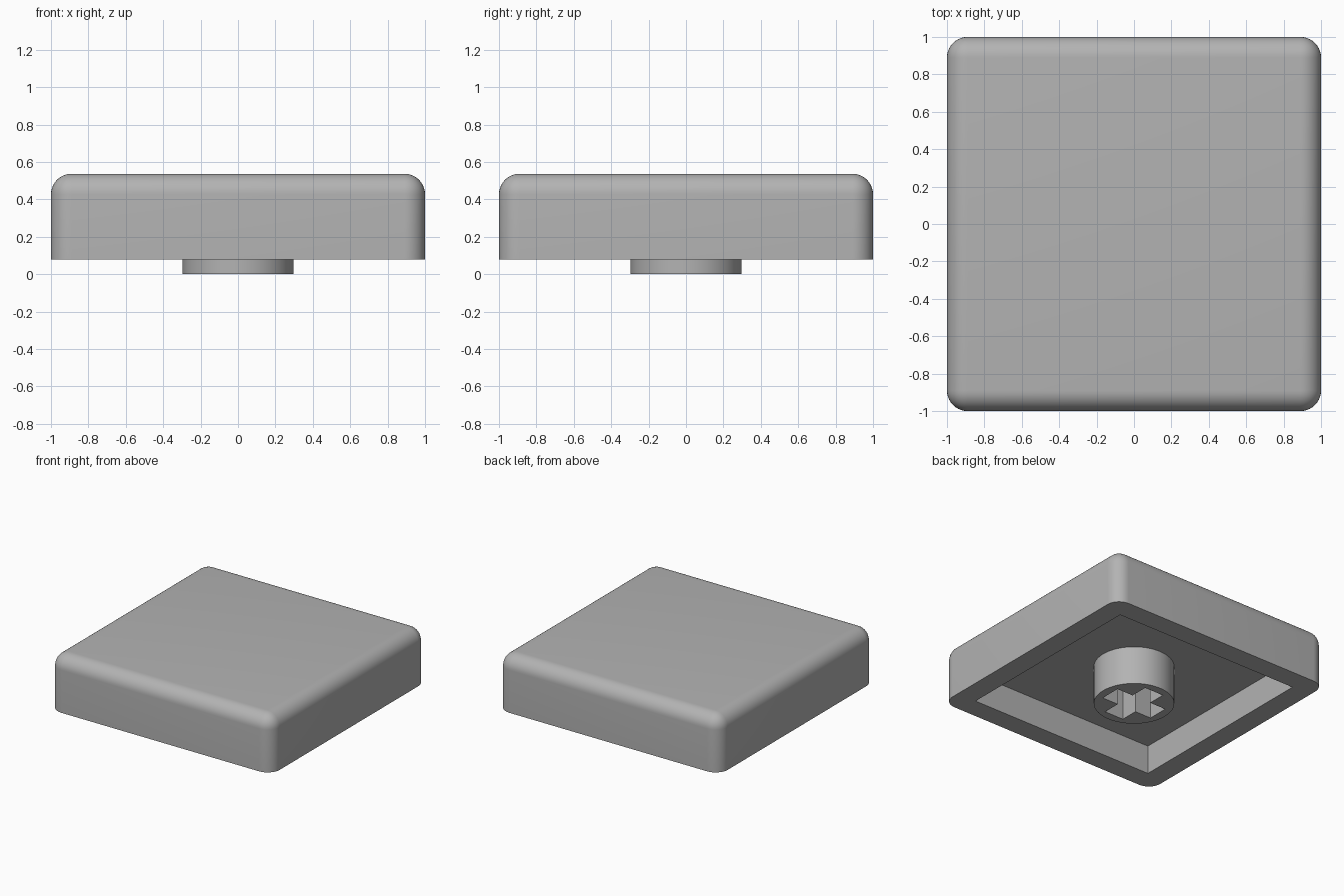
import bpy
import bmesh
from math import radians
from mathutils import Matrix, Vector

if "Cube" in bpy.data.objects:
    bpy.data.objects.remove(bpy.data.objects["Cube"], do_unlink=True)

RIM, TOP, CEILING = 0.08, 0.537, 0.312
ROUND = 0.11
STEM_RADIUS = 0.297
ARM_LENGTH, ARM_WIDTH = 0.46, 0.17

# Plain grey plastic
grey = bpy.data.materials.new("grey_plastic")
grey.use_nodes = True
colour = (0.45, 0.45, 0.45, 1)
grey.diffuse_color = colour
grey.node_tree.nodes["Principled BSDF"].inputs["Base Color"].default_value = colour


def make_object(name, bm):
    bmesh.ops.recalc_face_normals(bm, faces=bm.faces)
    mesh = bpy.data.meshes.new(name)
    bm.to_mesh(mesh)
    bm.free()
    mesh.materials.append(grey)
    obj = bpy.data.objects.new(name, mesh)
    bpy.context.collection.objects.link(obj)
    return obj


def box(bm, width, depth, low, high):
    place = Matrix.Translation((0, 0, (low + high) / 2))
    bmesh.ops.create_cube(bm, size=1, matrix=place @ Matrix.Diagonal((width, depth, high - low, 1)))


def box_object(name, width, depth, low, high):
    bm = bmesh.new()
    box(bm, width, depth, low, high)
    return make_object(name, bm)


def activate(obj):
    bpy.ops.object.select_all(action="DESELECT")
    obj.select_set(True)
    bpy.context.view_layer.objects.active = obj


def cut(obj, cutter):
    cutter.hide_render = True
    mod = obj.modifiers.new("cut", "BOOLEAN")
    mod.operation = "DIFFERENCE"
    mod.solver = "EXACT"
    mod.object = cutter
    activate(obj)
    bpy.ops.object.modifier_apply(modifier=mod.name)
    bpy.data.objects.remove(cutter, do_unlink=True)


def smooth(obj):
    activate(obj)
    bpy.ops.object.shade_smooth_by_angle(angle=radians(30))


# Cap shell: every edge rounded except around the open rim
bm = bmesh.new()
box(bm, 2, 2, RIM, TOP)
rounded = [e for e in bm.edges if max(v.co.z for v in e.verts) > RIM + 0.1]
bmesh.ops.bevel(bm, geom=rounded, offset=ROUND, segments=10, profile=0.5, affect="EDGES")
cap = make_object("cap_shell", bm)
cut(cap, box_object("cavity_cutter", 1.66, 1.66, RIM - 0.1, CEILING))
smooth(cap)

# Round stem with a cross-shaped socket
bm = bmesh.new()
bmesh.ops.create_cone(bm, cap_ends=True, segments=64, radius1=STEM_RADIUS, radius2=STEM_RADIUS,
                      depth=CEILING, matrix=Matrix.Translation((0, 0, CEILING / 2)))
stem = make_object("stem", bm)
for width, depth in ((ARM_LENGTH, ARM_WIDTH), (ARM_WIDTH, ARM_LENGTH)):
    cut(stem, box_object("socket_cutter", width, depth, -0.1, CEILING + 0.1))
smooth(stem)
